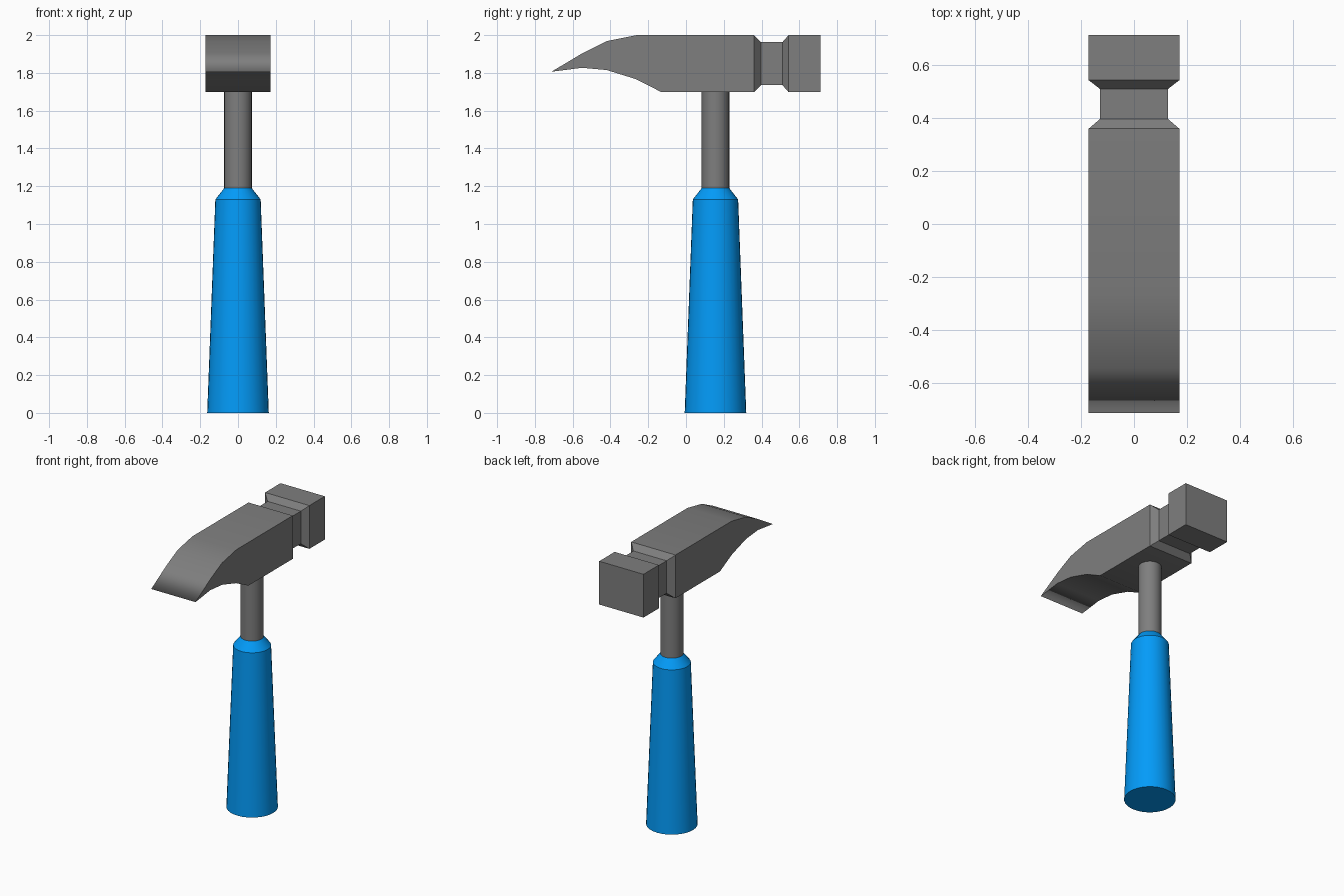
import bpy, bmesh, math
from mathutils import Vector

if "Cube" in bpy.data.objects:
    bpy.data.objects.remove(bpy.data.objects["Cube"])

HANDLE_Y = 0.156
HALF_W = 0.171
TOP, BOTTOM = 2.0, 1.698
TIP_Y, END_Y = -0.713, 0.713
STEEL = (0.21, 0.21, 0.21, 1)
BLUE = (0.001, 0.33, 0.95, 1)


def make_object(name, bm, angle, colour):
    bmesh.ops.recalc_face_normals(bm, faces=bm.faces)
    mesh = bpy.data.meshes.new(name)
    bm.to_mesh(mesh)
    bm.free()
    obj = bpy.data.objects.new(name, mesh)
    bpy.context.collection.objects.link(obj)
    mat = bpy.data.materials.new(name + "_colour")
    mat.diffuse_color = colour
    mat.use_nodes = True
    mat.node_tree.nodes["Principled BSDF"].inputs["Base Color"].default_value = mat.diffuse_color
    mesh.materials.append(mat)
    bpy.ops.object.select_all(action='DESELECT')
    obj.select_set(True)
    bpy.context.view_layer.objects.active = obj
    bpy.ops.object.shade_smooth_by_angle(angle=math.radians(angle))
    return obj


def turned(name, profile, colour, sides=32):
    """Closed round part from (radius, z) pairs, bottom to top."""
    bm = bmesh.new()
    rings = []
    for r, z in profile:
        rings.append([bm.verts.new((r * math.cos(math.tau * i / sides),
                                    HANDLE_Y + r * math.sin(math.tau * i / sides), z))
                      for i in range(sides)])
    for a, b in zip(rings, rings[1:]):
        for i in range(sides):
            j = (i + 1) % sides
            bm.faces.new((a[i], a[j], b[j], b[i]))
    bm.faces.new(rings[0])
    bm.faces.new(rings[-1])
    return make_object(name, bm, 30, colour)


# Grip and shaft
turned("grip", [(0.163, 0), (0.12, 1.13), (0.073, 1.19)], BLUE)
turned("shaft", [(0.073, 1.17), (0.073, BOTTOM)], STEEL)

# Head: curved claw profile (y, z) extruded across x
claw = [(0.36, TOP), (-0.26, TOP), (-0.42, 1.968), (-0.545, 1.906), (TIP_Y, 1.806),
        (-0.55, 1.827), (-0.42, 1.815), (-0.265, 1.767), (-0.13, BOTTOM), (0.36, BOTTOM)]
bm = bmesh.new()
side = bm.faces.new([bm.verts.new((-HALF_W, y, z)) for y, z in claw])
ext = bmesh.ops.extrude_face_region(bm, geom=[side])
moved = [v for v in ext["geom"] if isinstance(v, bmesh.types.BMVert)]
bmesh.ops.translate(bm, verts=moved, vec=(2 * HALF_W, 0, 0))

# Neck and striking block: extrude the flat end through successive sections
bm.normal_update()
end = next(f for f in bm.faces if all(abs(v.co.y - 0.36) < 1e-4 for v in f.verts))
for y, scale in [(0.397, 0.75), (0.51, 1), (0.543, 1 / 0.75), (END_Y, 1)]:
    end = bmesh.ops.extrude_discrete_faces(bm, faces=[end])["faces"][0]
    centre = end.calc_center_median()
    for v in end.verts:
        offset = (v.co - centre) * scale
        v.co = Vector((centre.x + offset.x, y, centre.z + offset.z))
head = make_object("head", bm, 32, STEEL)

# Claw tip shades smoothly round its edge
verts = head.data.vertices
for edge in head.data.edges:
    if all(verts[i].co.y < TIP_Y + 0.001 for i in edge.vertices):
        edge.use_edge_sharp = False
